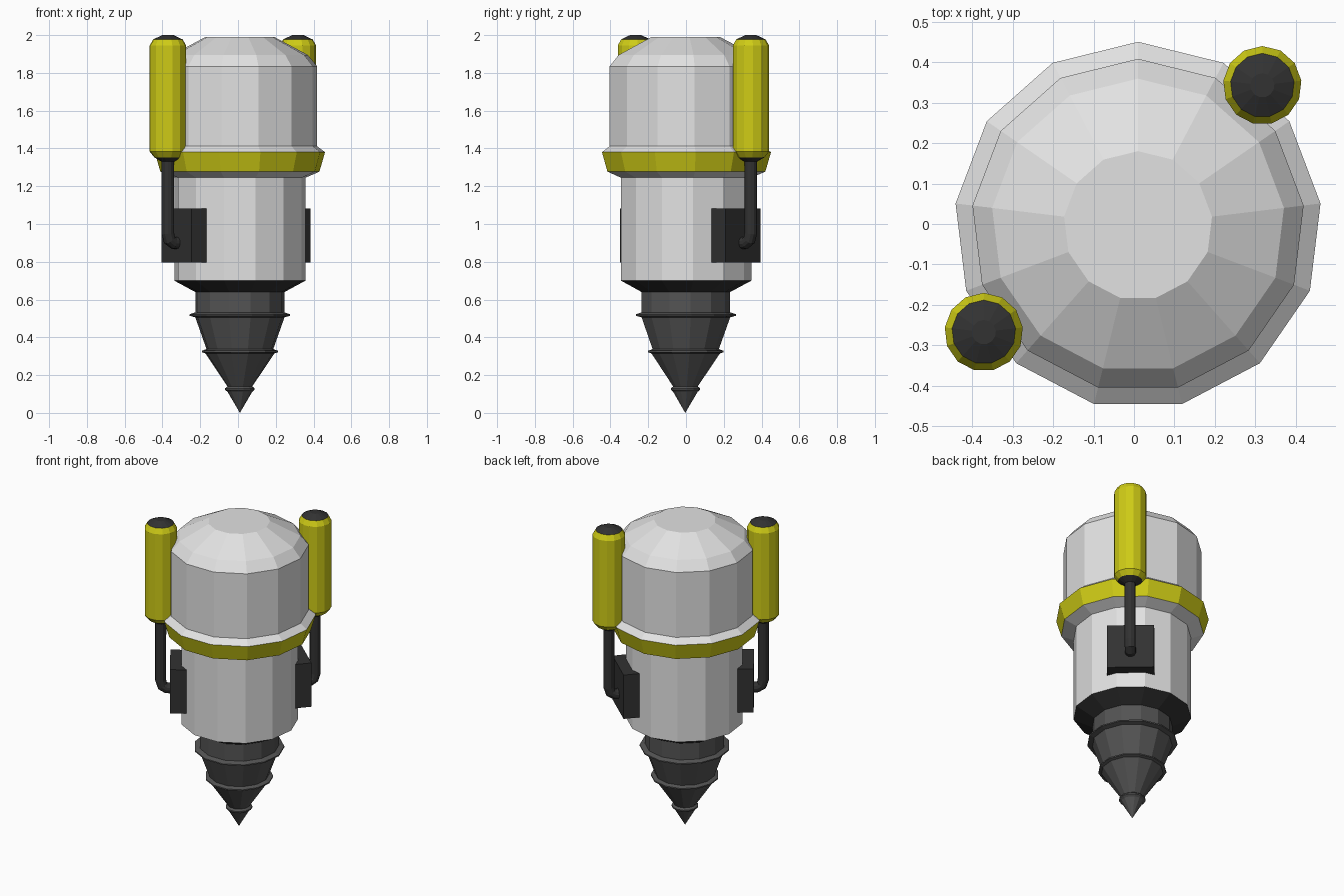
import bpy, bmesh, math
from mathutils import Vector, Matrix

if "Cube" in bpy.data.objects:
    bpy.data.objects.remove(bpy.data.objects["Cube"], do_unlink=True)

SIDES = 13
CENTRE = Vector((0.01, -0.004, 0))


def material(name, rgb):
    m = bpy.data.materials.new(name)
    m.use_nodes = True
    m.diffuse_color = (*rgb, 1)
    bsdf = m.node_tree.nodes["Principled BSDF"]
    bsdf.inputs["Base Color"].default_value = (*rgb, 1)
    bsdf.inputs["Roughness"].default_value = 0.6
    return m


grey = material("light grey", (0.76, 0.76, 0.76))
yellow = material("yellow", (0.62, 0.60, 0.008))
black = material("near black", (0.032, 0.032, 0.032))
steel = material("dark steel", (0.088, 0.088, 0.088))


def add_object(name, mesh, mats):
    obj = bpy.data.objects.new(name, mesh)
    for m in mats:
        if m.name not in mesh.materials:
            mesh.materials.append(m)
    bpy.context.scene.collection.objects.link(obj)
    return obj


def lathe(name, centre, profile):
    """Spin (radius, z, material of the band above) points, listed bottom to top."""
    mats = list(dict.fromkeys(p[2] for p in profile))
    bm = bmesh.new()
    rings = []
    for r, z, _ in profile:
        if r == 0:
            rings.append([bm.verts.new((centre.x, centre.y, z))] * SIDES)
            continue
        ring = []
        for i in range(SIDES):
            a = math.pi / 2 + math.tau * i / SIDES
            ring.append(bm.verts.new((centre.x + r * math.cos(a), centre.y + r * math.sin(a), z)))
        rings.append(ring)
    for k in range(len(rings) - 1):
        for i in range(SIDES):
            j = (i + 1) % SIDES
            quad = [rings[k][i], rings[k][j], rings[k + 1][j], rings[k + 1][i]]
            face = bm.faces.new(list(dict.fromkeys(quad)))
            face.material_index = mats.index(profile[k][2])
    # Close open ends
    for ring, m in ((rings[0], profile[0][2]), (rings[-1], profile[-1][2])):
        if ring[0] is not ring[1]:
            bm.faces.new(ring).material_index = mats.index(m)
    bmesh.ops.recalc_face_normals(bm, faces=bm.faces)
    mesh = bpy.data.meshes.new(name)
    bm.to_mesh(mesh)
    bm.free()
    return add_object(name, mesh, mats)


# Main housing: lower drum, yellow band, upper drum and faceted dome
lathe("body", CENTRE, [
    (0.350, 0.70, grey), (0.350, 1.245, grey), (0.424, 1.277, yellow),
    (0.454, 1.38, grey), (0.412, 1.412, grey), (0.412, 1.835, grey),
    (0.363, 1.895, grey), (0.184, 1.99, grey)])

# Tapered collar under the housing
lathe("collar", CENTRE, [(0.238, 0.64, black), (0.350, 0.70, black)])

# Drill bit with three raised ridges
lathe("drill_bit", CENTRE, [
    (0, 0, steel), (0.066, 0.112, steel), (0.079, 0.122, steel),
    (0.079, 0.130, steel), (0.066, 0.140, steel),
    (0.184, 0.315, steel), (0.202, 0.321, steel), (0.202, 0.329, steel),
    (0.178, 0.338, steel), (0.238, 0.506, steel), (0.268, 0.514, steel),
    (0.268, 0.522, steel), (0.238, 0.532, steel), (0.238, 0.645, steel)])


def mount(side, face_angle):
    """Tank, pipe and mounting box fixed on one facet of the housing."""
    out = Vector((math.cos(face_angle), math.sin(face_angle), 0))

    # Tank with dark end caps
    lathe(side + "_tank", CENTRE + out * 0.463, [
        (0.034, 1.33, black), (0.073, 1.353, yellow), (0.097, 1.383, yellow),
        (0.097, 1.945, yellow), (0.079, 1.977, black), (0.030, 2.0, black)])

    # Box against the housing
    bm = bmesh.new()
    bmesh.ops.create_cube(bm, size=1)
    bmesh.ops.scale(bm, vec=(0.099, 0.28, 0.286), verts=bm.verts)
    bmesh.ops.rotate(bm, matrix=Matrix.Rotation(face_angle, 3, 'Z'), verts=bm.verts)
    bmesh.ops.translate(bm, vec=CENTRE + out * 0.3575 + Vector((0, 0, 0.94)), verts=bm.verts)
    mesh = bpy.data.meshes.new(side + "_box")
    bm.to_mesh(mesh)
    bm.free()
    add_object(side + "_box", mesh, [black])

    # Pipe from the tank bottom, bending in to the box
    curve = bpy.data.curves.new(side + "_pipe_path", 'CURVE')
    curve.dimensions = '3D'
    curve.bevel_depth = 0.033
    curve.bevel_resolution = 4
    curve.use_fill_caps = True
    path = [(0.463, 1.345), (0.463, 0.95), (0.453, 0.915), (0.428, 0.9), (0.39, 0.9)]
    spline = curve.splines.new('POLY')
    spline.points.add(len(path) - 1)
    spline.use_smooth = False
    for point, (r, z) in zip(spline.points, path):
        p = CENTRE + out * r
        point.co = (p.x, p.y, z, 1)
    temp = bpy.data.objects.new(side + "_pipe_path", curve)
    bpy.context.scene.collection.objects.link(temp)
    graph = bpy.context.evaluated_depsgraph_get()
    pipe = bpy.data.meshes.new_from_object(temp.evaluated_get(graph))
    bpy.data.objects.remove(temp, do_unlink=True)
    pipe.materials.clear()
    add_object(side + "_pipe", pipe, [black])


# Facet middles, counted round from the corner at the back
step = math.tau / SIDES
mount("right", math.pi / 2 + 4.5 * step)
mount("left", math.pi / 2 - 1.5 * step)
